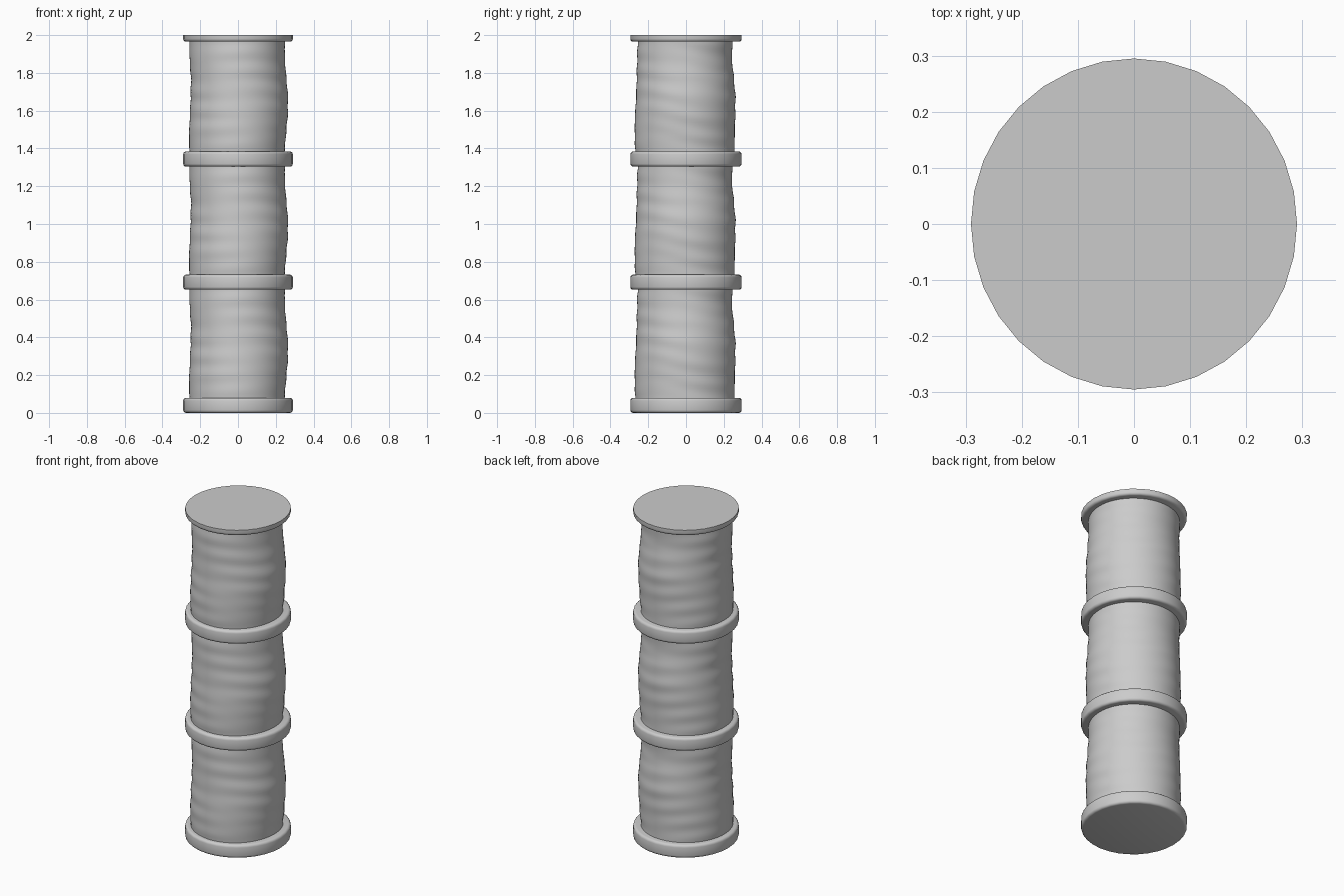
import bpy, bmesh, math

old = bpy.data.objects.get("Cube")
if old:
    bpy.data.objects.remove(old)

grey = bpy.data.materials.new("light_grey")
grey.use_nodes = True
colour = (0.6, 0.6, 0.6, 1)
grey.diffuse_color = colour
grey.node_tree.nodes["Principled BSDF"].inputs["Base Color"].default_value = colour

SIDES = 32


def add_object(name, bm):
    bmesh.ops.recalc_face_normals(bm, faces=bm.faces)
    mesh = bpy.data.meshes.new(name)
    bm.to_mesh(mesh)
    bm.free()
    mesh.materials.append(grey)
    obj = bpy.data.objects.new(name, mesh)
    bpy.context.collection.objects.link(obj)
    bpy.ops.object.select_all(action="DESELECT")
    obj.select_set(True)
    bpy.context.view_layer.objects.active = obj
    bpy.ops.object.shade_smooth_by_angle(angle=math.radians(40))


# Rounded solid collar
def collar(name, low, high, round_top=True):
    bm = bmesh.new()
    bmesh.ops.create_cone(bm, cap_ends=True, segments=SIDES, radius1=0.292,
                          radius2=0.292, depth=high - low)
    rims = [e for e in bm.edges
            if abs(e.verts[0].co.z - e.verts[1].co.z) < 1e-4
            and (round_top or e.verts[0].co.z < 0)]
    bmesh.ops.bevel(bm, geom=rims, offset=0.015, segments=3, profile=0.5,
                    affect="EDGES")
    for v in bm.verts:
        v.co.z += (low + high) / 2
        v.co.x *= 0.995
        v.co.y *= 1.01
    add_object(name, bm)


# Sleeve radius from bottom to top, for the left, back, right and front sides
PROFILES = [
    (0.246, 0.254, 0.263, 0.265, 0.256, 0.248, 0.249),
    (0.256, 0.258, 0.261, 0.262, 0.254, 0.243, 0.247),
    (0.257, 0.259, 0.255, 0.251, 0.249, 0.256, 0.258),
    (0.268, 0.272, 0.270, 0.264, 0.261, 0.259, 0.255),
]


def ease(values, t):
    i = min(int(t), len(values) - 2)
    f = t - i
    f = f * f * (3 - 2 * f)
    return values[i] * (1 - f) + values[i + 1] * f


def radius(angle, t):
    turn = angle / math.tau * 4
    side = int(turn) % 4
    f = turn - int(turn)
    f = f * f * (3 - 2 * f)
    r = (ease(PROFILES[side], t * 6) * (1 - f)
         + ease(PROFILES[(side + 1) % 4], t * 6) * f)
    # Slanted folds that fade in and out around the sleeve
    slant = 38 * t + 1.6 * math.sin(angle + 0.6) + math.sin(2 * angle)
    fade = 0.6 + 0.4 * math.sin(3 * angle + 7 * t)
    return r + 0.0018 * fade * math.sin(slant)


# Crumpled sleeve between two collars
def sleeve(name, low, high, rows=40, columns=64):
    bm = bmesh.new()
    rings = []
    for j in range(rows + 1):
        t = j / rows
        ring = []
        for i in range(columns):
            a = math.tau * i / columns
            r = radius(a, t)
            ring.append(bm.verts.new((r * math.cos(a), r * math.sin(a),
                                      low + t * (high - low))))
        rings.append(ring)
    for a, b in zip(rings, rings[1:]):
        for i in range(columns):
            k = (i + 1) % columns
            bm.faces.new((a[i], a[k], b[k], b[i]))
    add_object(name, bm)


STEP = 0.652
for n, place in enumerate(("lower", "middle", "upper")):
    base = n * STEP
    collar(place + "_collar", base, base + 0.08)
    sleeve(place + "_sleeve", base + 0.07, base + STEP + 0.015)
collar("top_collar", 3 * STEP + 0.009, 2.0, round_top=False)
